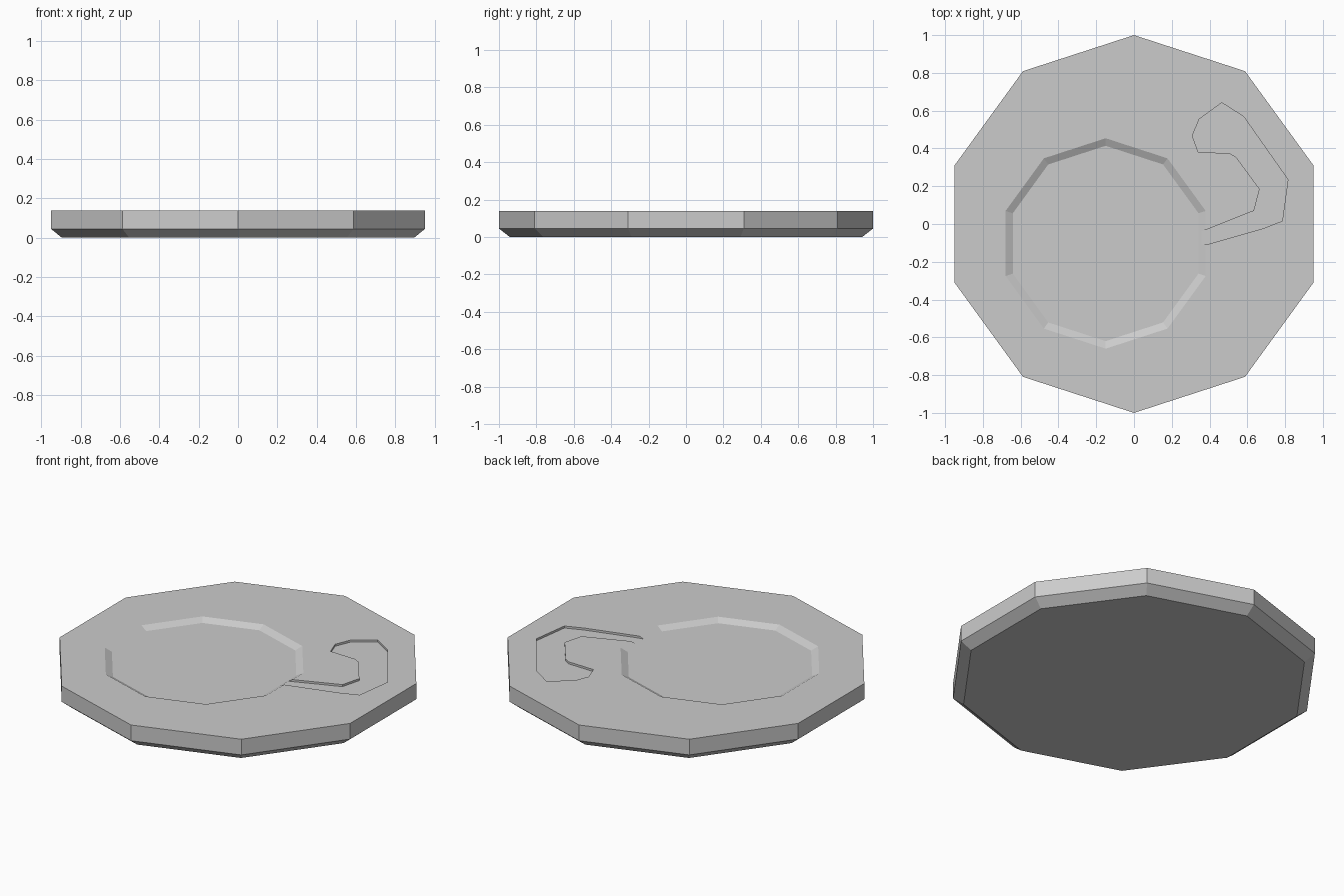
import bpy, bmesh, math

if "Cube" in bpy.data.objects:
    bpy.data.objects.remove(bpy.data.objects["Cube"])


def loft(name, rings):
    """Closed solid through a stack of matching point rings."""
    bm = bmesh.new()
    loops = [[bm.verts.new(p) for p in ring] for ring in rings]
    n = len(loops[0])
    for a, b in zip(loops, loops[1:]):
        for i in range(n):
            j = (i + 1) % n
            bm.faces.new((a[i], a[j], b[j], b[i]))
    bm.faces.new(loops[0])
    bm.faces.new(loops[-1])
    bmesh.ops.recalc_face_normals(bm, faces=bm.faces)
    mesh = bpy.data.meshes.new(name)
    bm.to_mesh(mesh)
    bm.free()
    obj = bpy.data.objects.new(name, mesh)
    bpy.context.collection.objects.link(obj)
    return obj


def decagon(r, z, cx=0, cy=0):
    angles = [math.radians(90 + 36 * k) for k in range(10)]
    return [(cx + r * math.cos(a), cy + r * math.sin(a), z) for a in angles]


def cut(target, cutter):
    cutter.hide_render = True
    mod = target.modifiers.new(cutter.name, 'BOOLEAN')
    mod.operation = 'DIFFERENCE'
    mod.solver = 'EXACT'
    mod.object = cutter
    bpy.context.view_layer.objects.active = target
    bpy.ops.object.modifier_apply(modifier=mod.name)
    bpy.data.objects.remove(cutter)


TOP = 0.138

# Ten-sided plate with a chamfered underside
plate = loft("plate", [decagon(0.942, 0), decagon(1, 0.045), decagon(1, TOP)])

# Shallow sloped recess, off centre
depth, r_top, r_floor = 0.02, 0.557, 0.517
cx, cy = -0.15, -0.103
r_over = r_top + (r_top - r_floor)
recess = loft("recess_cutter", [decagon(r_floor, TOP - depth, cx, cy),
                                decagon(r_over, TOP + depth, cx, cy)])
cut(plate, recess)

# Curved channel running out of the recess
outline = [(0.34, -0.115), (0.39, -0.107), (0.682, -0.024), (0.785, 0.016),
           (0.815, 0.235), (0.58, 0.569), (0.465, 0.642), (0.345, 0.555),
           (0.309, 0.467), (0.34, 0.38), (0.505, 0.375), (0.54, 0.355),
           (0.665, 0.185), (0.635, 0.07), (0.39, -0.027), (0.34, -0.045)]
channel = loft("channel_cutter", [[(x, y, z) for x, y in outline]
                                  for z in (TOP - 0.012, TOP + 0.03)])
cut(plate, channel)
